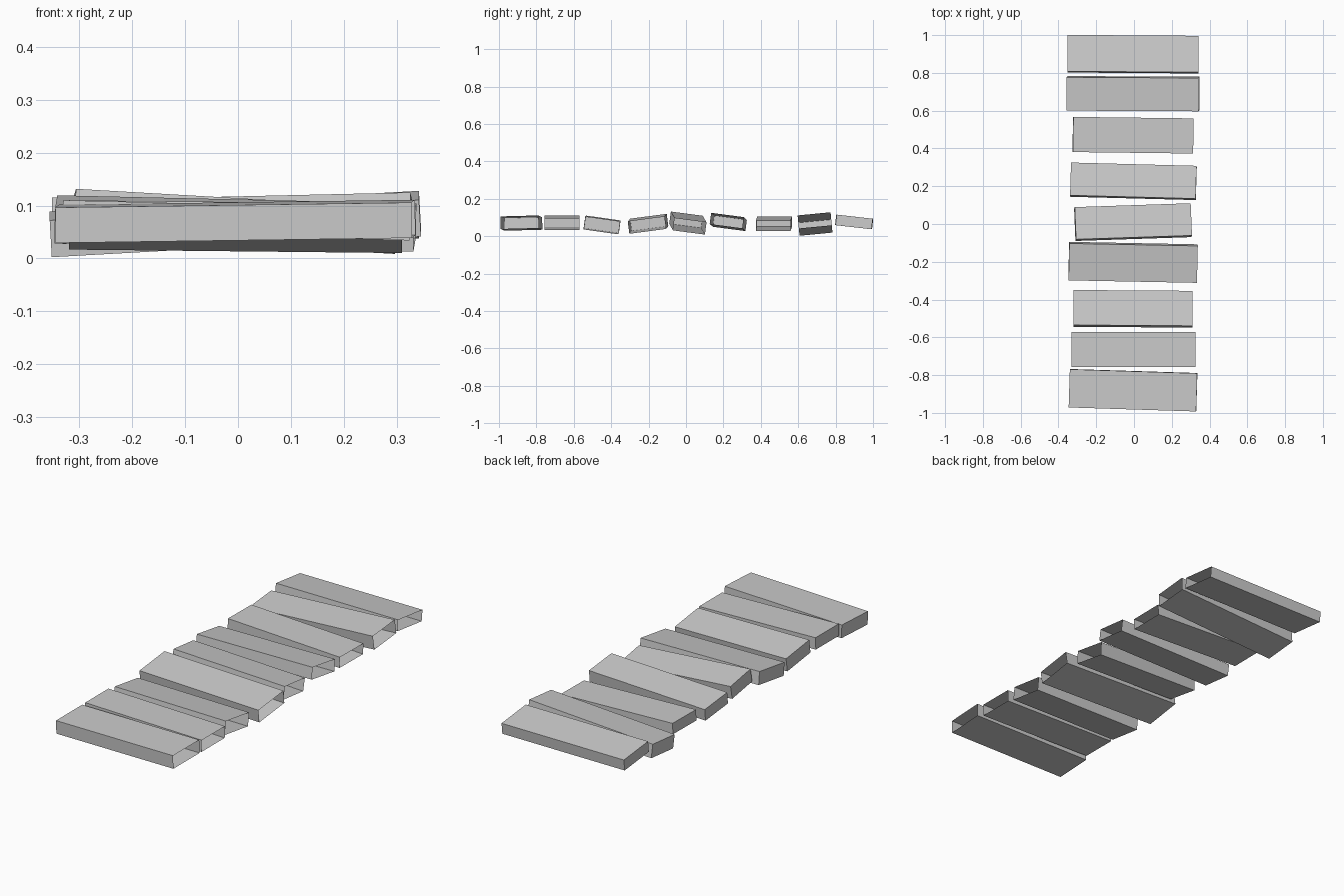
import bpy, bmesh
from math import radians
from mathutils import Matrix, Euler

# Each plank: centre (x, y, z), size (length, width, thickness), rotation in degrees (x, y, z)
PLANKS = [
    ((-0.005, -0.880, 0.070), (0.675, 0.202, 0.067), (1.5, -0.8, -1.8)),
    ((-0.003, -0.664, 0.072), (0.657, 0.187, 0.060), (0.0, 1.4, 0.0)),
    ((-0.005, -0.449, 0.060), (0.630, 0.187, 0.068), (-8.0, 0.6, -0.4)),
    ((-0.005, -0.203, 0.066), (0.680, 0.197, 0.066), (7.5, 1.3, -1.1)),
    ((-0.005, 0.010, 0.070), (0.615, 0.172, 0.066), (-7.5, 3.3, 1.9)),
    ((-0.003, 0.226, 0.076), (0.665, 0.175, 0.060), (-7.5, -1.3, -1.5)),
    ((-0.005, 0.470, 0.066), (0.637, 0.186, 0.055), (0.0, 2.2, -0.7)),
    ((-0.005, 0.690, 0.065), (0.700, 0.177, 0.070), (5.5, -3.2, -0.3)),
    ((-0.005, 0.899, 0.076), (0.693, 0.194, 0.056), (-6.5, 0.0, -0.4)),
]


def plank(name, centre, size, rotation):
    """Thin-shelled box whose +x end is left open."""
    bm = bmesh.new()
    bmesh.ops.create_cube(bm, size=1, matrix=Matrix.Diagonal((*size, 1)))
    bm.normal_update()
    open_end = [f for f in bm.faces if f.normal.x > 0.9]
    bmesh.ops.delete(bm, geom=open_end, context='FACES_ONLY')
    mesh = bpy.data.meshes.new(name)
    bm.to_mesh(mesh)
    bm.free()
    obj = bpy.data.objects.new(name, mesh)
    obj.location = centre
    obj.rotation_euler = Euler([radians(a) for a in rotation])
    bpy.context.collection.objects.link(obj)


# Row of uneven walkway planks from front to back
for i, (centre, size, rotation) in enumerate(PLANKS, 1):
    plank(f"plank_{i}", centre, size, rotation)
